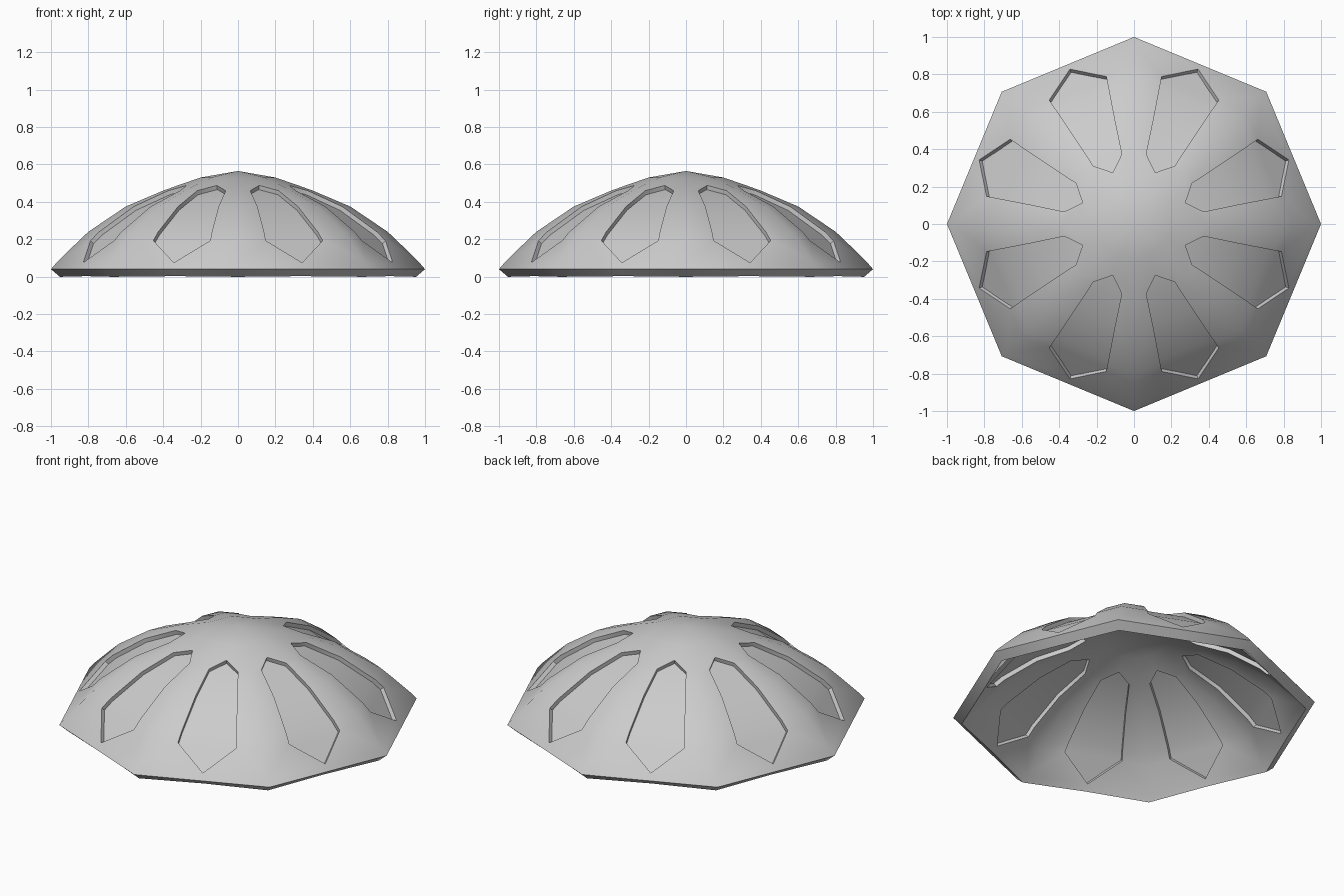
import bpy, bmesh, math

if "Cube" in bpy.data.objects:
    bpy.data.objects.remove(bpy.data.objects["Cube"])

N = 8
HALF = math.pi / N
COS, TAN = math.cos(HALF), math.tan(HALF)

# Ridge profile (radius, height) and panel half-width (None = outside the panel)
ROWS = [(0.2, 0.53, None), (0.322, 0.488, 0.0), (0.4, 0.46, 0.082),
        (0.6, 0.375, 0.117), (0.8, 0.24, 0.155), (0.85, 0.193, 0.165),
        (0.97, 0.075, 0.0), (1.0, 0.04, None)]
APEX = 0.565


def place(u, v, z, k):
    a = HALF + k * 2 * HALF
    return (u * math.cos(a) - v * math.sin(a), u * math.sin(a) + v * math.cos(a), z)


def face(bm, pts, k):
    # Drop coincident corners so tips become triangles
    clean = [p for i, p in enumerate(pts) if p not in pts[:i]]
    if len(clean) > 2:
        f = bm.faces.new([bm.verts.new(place(*p, k)) for p in clean])
        f.normal_update()
        if f.normal.z < 0:
            f.normal_flip()


def finish(bm, name, thickness, offset):
    bmesh.ops.remove_doubles(bm, verts=bm.verts, dist=1e-4)
    mesh = bpy.data.meshes.new(name)
    bm.to_mesh(mesh)
    bm.free()
    ob = bpy.data.objects.new(name, mesh)
    bpy.context.collection.objects.link(ob)
    bpy.ops.object.select_all(action='DESELECT')
    ob.select_set(True)
    bpy.context.view_layer.objects.active = ob
    m = ob.modifiers.new("thickness", 'SOLIDIFY')
    m.thickness, m.offset, m.use_even_offset = thickness, offset, True
    bpy.ops.object.modifier_apply(modifier=m.name)
    bpy.ops.object.shade_smooth_by_angle(angle=math.radians(50))
    return ob


# Octagonal dome with eight hexagonal openings, and the panels filling them
shell, panels = bmesh.new(), bmesh.new()
for k in range(N):
    r, z, _ = ROWS[0]
    u = r * COS
    for s in (-1, 1):
        face(shell, [(0, 0, APEX), (u, s * u * TAN, z), (u, 0, z)], k)
    for (r0, z0, w0), (r1, z1, w1) in zip(ROWS, ROWS[1:]):
        u0, u1 = r0 * COS, r1 * COS
        w0, w1 = w0 or 0.0, w1 or 0.0
        for s in (-1, 1):
            face(shell, [(u0, s * w0, z0), (u1, s * w1, z1),
                         (u1, s * u1 * TAN, z1), (u0, s * u0 * TAN, z0)], k)
        if w0 or w1:
            face(panels, [(u0, -w0, z0), (u1, -w1, z1), (u1, w1, z1), (u0, w0, z0)], k)

finish(shell, "dome_shell", 0.06, -1)

# Panels sit recessed inside the shell thickness
panels.normal_update()
bmesh.ops.remove_doubles(panels, verts=panels.verts, dist=1e-4)
panels.normal_update()
for v, n in [(v, v.normal.copy()) for v in panels.verts]:
    v.co -= n * 0.03
finish(panels, "recessed_panels", 0.012, 0)
